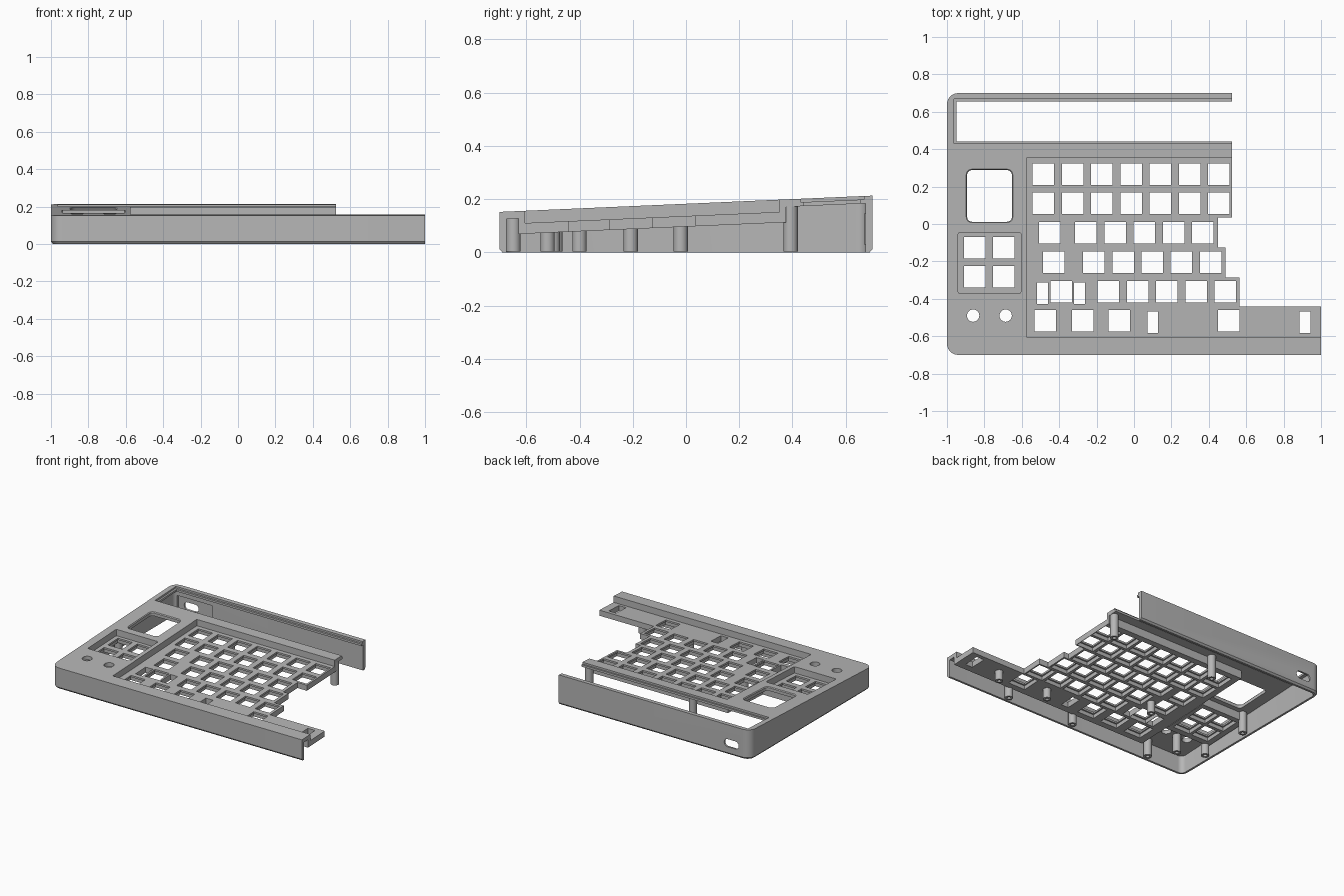
import bpy, bmesh, math

cube = bpy.data.objects.get("Cube")
if cube:
    bpy.data.objects.remove(cube, do_unlink=True)

grey = bpy.data.materials.new("case_grey")
grey.use_nodes = True
grey.diffuse_color = (0.47, 0.47, 0.47, 1)
grey.node_tree.nodes["Principled BSDF"].inputs["Base Color"].default_value = grey.diffuse_color

SLOPE, TOP = 0.0436, 0.1825      # deck height is TOP + SLOPE * y
TRAY, LIP, BASE = -0.046, -0.059, -0.086   # tray levels below the deck
HOLE, PITCH = 0.115, 0.1563


def flat(pts, z):
    return [(x, y, z) for x, y in pts]


def tilt(pts, dz):
    """Ring lying parallel to the sloping deck."""
    return [(x, y, TOP + dz + SLOPE * y) for x, y in pts]


def rect(x0, x1, y0, y1):
    return [(x0, y0), (x1, y0), (x1, y1), (x0, y1)]


def box(cx, cy, w, h):
    return rect(cx - w / 2, cx + w / 2, cy - h / 2, cy + h / 2)


def rounded(x0, x1, y0, y1, r, left_only=False, n=6):
    pts = []
    corners = [(x0, y0, 1, 1, 180), (x1, y0, -1, 1, 270),
               (x1, y1, -1, -1, 0), (x0, y1, 1, -1, 90)]
    for x, y, sx, sy, a0 in corners:
        if left_only and sx < 0:
            pts.append((x, y))
            continue
        for i in range(n + 1):
            a = math.radians(a0 + 90 * i / n)
            pts.append((x + sx * r + r * math.cos(a), y + sy * r + r * math.sin(a)))
    return pts


def circle(cx, cy, r, n=24):
    return [(cx + r * math.cos(math.tau * i / n), cy + r * math.sin(math.tau * i / n))
            for i in range(n)]


def solid(name, lofts):
    """One object made of closed lofts, each a list of rings."""
    bm = bmesh.new()
    for rings in lofts:
        vs = [[bm.verts.new(p) for p in ring] for ring in rings]
        bm.faces.new(vs[0][::-1])
        bm.faces.new(vs[-1])
        n = len(vs[0])
        for a, b in zip(vs, vs[1:]):
            for i in range(n):
                j = (i + 1) % n
                bm.faces.new((a[i], a[j], b[j], b[i]))
    bmesh.ops.recalc_face_normals(bm, faces=bm.faces)
    me = bpy.data.meshes.new(name)
    bm.to_mesh(me)
    bm.free()
    me.materials.append(grey)
    ob = bpy.data.objects.new(name, me)
    bpy.context.collection.objects.link(ob)
    return ob


def boolean(target, lofts, op="DIFFERENCE"):
    tool = solid("cutter", lofts)
    tool.hide_render = True
    mod = target.modifiers.new("cut", "BOOLEAN")
    mod.operation, mod.solver, mod.object = op, "EXACT", tool
    bpy.context.view_layer.objects.active = target
    bpy.ops.object.modifier_apply(modifier=mod.name)
    bpy.data.objects.remove(tool, do_unlink=True)


# Key positions: (x, y, width)
keys = []
for y, singles, start, count in [
        (0.265, [], -0.484, 7), (0.11, [], -0.484, 7),
        (-0.048, [-0.45], -0.257, 5), (-0.205, [-0.43], -0.215, 5),
        (-0.363, [-0.39], -0.137, 5), (-0.518, [-0.474, -0.275, -0.08, 0.506], 0, 0)]:
    keys += [(x, y) for x in singles + [start + PITCH * i for i in range(count)]]
keys += [(x, y) for x in (-0.852, -0.697) for y in (-0.126, -0.283)]
stabilisers = [(-0.489, -0.37), (-0.292, -0.37), (0.1, -0.525), (0.914, -0.525)]

# Outer shell with a chamfered foot, hollowed from below
outer = rounded(-1, 1.2, -0.7, 0.7, 0.06, True)
foot = rounded(-0.99, 1.2, -0.69, 0.69, 0.05, True)
case = solid("case_shell", [[flat(foot, 0), flat(outer, 0.012), tilt(outer, 0)]])
inner = rounded(-0.975, 1.4, -0.675, 0.675, 0.035, True)
boolean(case, [[flat(inner, -0.1), tilt(inner, -0.028)]])

# Sunken trays for the main keys and the small key cluster
main = rect(-0.575, 1.3, -0.605, 0.352)
cluster = rounded(-0.94, -0.605, -0.37, -0.045, 0.008, n=2)
basins = rect(-0.597, 1.15, -0.63, 0.375), rect(-0.962, -0.6, -0.392, -0.022)
for b in basins:
    boolean(case, [[tilt(b, BASE), tilt(b, -0.012)]], "UNION")
boolean(case, [[tilt(p, TRAY), tilt(p, 0.1)] for p in (main, cluster)])

# Switch openings with wider clip pockets underneath
openings = [box(x, y, HOLE, HOLE) for x, y in keys]
openings += [box(x, y, 0.058, HOLE) for x, y in stabilisers]
boolean(case, [[tilt(p, -0.2), tilt(p, 0.05)] for p in openings])
pockets = [box(x, y, 0.135, 0.135) for x, y in keys]
boolean(case, [[tilt(p, -0.15), tilt(p, LIP)] for p in pockets])

# Display window, knob holes and the rear slot with its ledge
window = rounded(-0.892, -0.653, 0.012, 0.288, 0.025)
window_rim = rounded(-0.897, -0.648, 0.007, 0.293, 0.03)
slot = rect(-0.95, 1.3, 0.442, 0.655)
ledge = rect(-0.963, 1.3, 0.43, 0.668)
knobs = [circle(x, -0.49, 0.033) for x in (-0.86, -0.686)]
boolean(case, [[tilt(window, -0.1), tilt(window, -0.006), tilt(window_rim, 0), tilt(window_rim, 0.05)],
               [tilt(slot, -0.1), tilt(slot, 0.05)]]
        + [[tilt(k, -0.1), tilt(k, 0.05)] for k in knobs])
boolean(case, [[tilt(ledge, -0.013), tilt(ledge, 0.05)]])

# Cable port through the back wall, with a shallow inner pocket


def upright(pts, y):
    return [(x, y, z) for x, z in pts]


port = rounded(-0.91, -0.795, 0.055, 0.11, 0.026)
pocket = rect(-0.955, -0.68, 0.03, 0.145)
boolean(case, [[upright(port, 0.6), upright(port, 0.8)]])
boolean(case, [[upright(pocket, 0.66), upright(pocket, 0.687)]])

# Stepped split edge on the right
steps = [(0.525, 0.8), (0.525, 0.035), (0.45, 0.035), (0.45, -0.125), (0.49, -0.125),
         (0.49, -0.285), (0.565, -0.285), (0.565, -0.44), (1, -0.44), (1, -0.8),
         (1.5, -0.8), (1.5, 0.8)]
boolean(case, [[flat(steps, -0.2), flat(steps, 0.5)]])

# Screw posts with bored ends: (x, y, top below deck)
posts = [(0.497, 0.393, -0.015), (-0.33, 0.393, -0.015), (-0.32, -0.208, -0.07),
         (-0.94, -0.02, -0.015), (-0.94, -0.4, -0.015), (-0.775, -0.49, -0.015),
         (-0.66, -0.648, -0.015), (-0.02, -0.648, -0.015), (0.52, -0.648, -0.015),
         (0.71, -0.52, -0.07), (0.32, -0.5, -0.07)]
for x, y, dz in posts:
    shaft, bore = circle(x, y, 0.027), circle(x, y, 0.013)
    post = solid("screw_post", [[flat(shaft, 0.004), tilt(shaft, dz)]])
    boolean(post, [[flat(bore, -0.05), flat(bore, 0.06)]])

# Crisp edges with smooth round parts
bpy.ops.object.select_all(action="DESELECT")
for ob in bpy.context.collection.objects:
    if ob.name.startswith(("case_shell", "screw_post")):
        ob.select_set(True)
        bpy.context.view_layer.objects.active = ob
bpy.ops.object.shade_smooth_by_angle(angle=math.radians(30))
